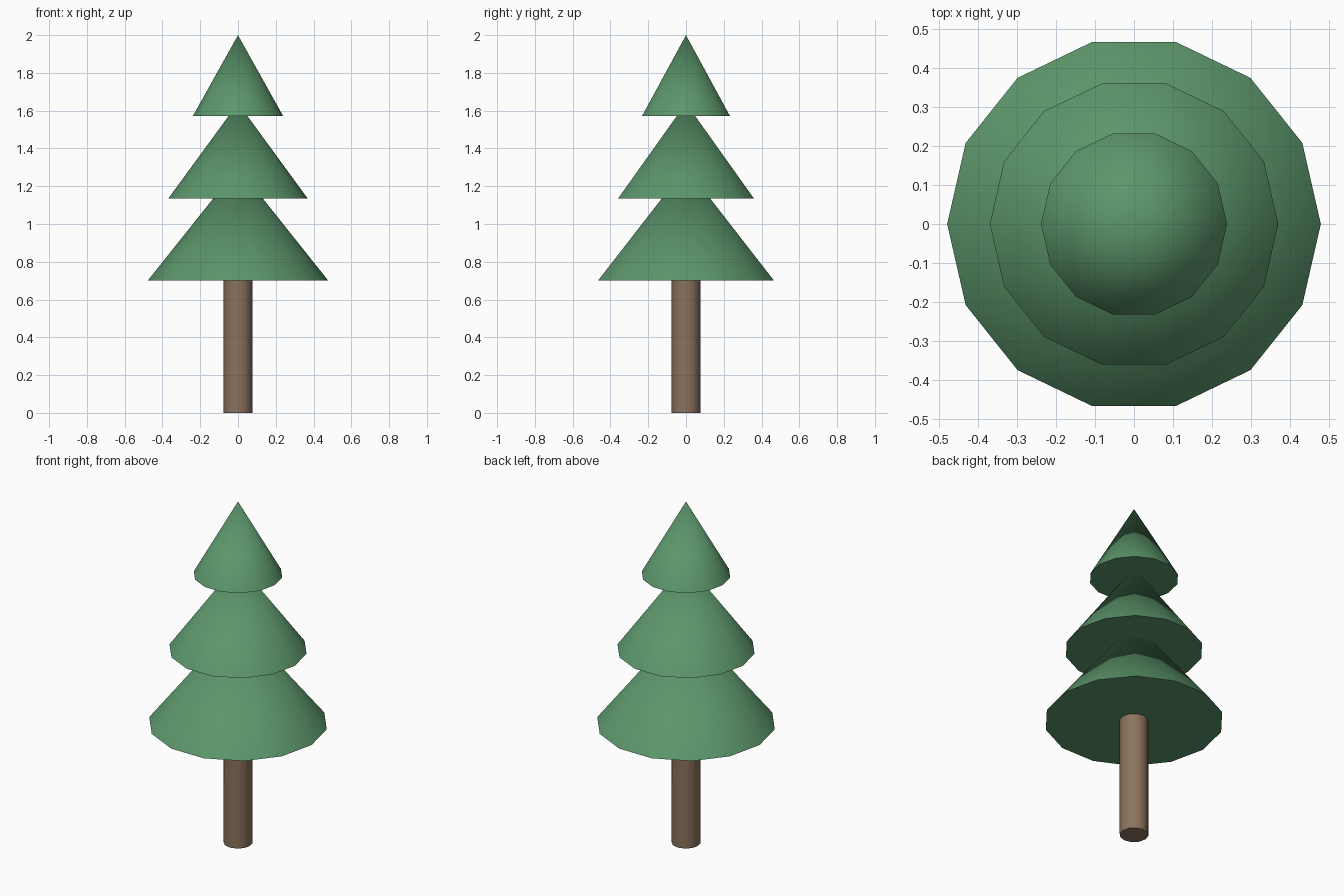
import bpy
import bmesh
import math
from mathutils import Matrix

if "Cube" in bpy.data.objects:
    bpy.data.objects.remove(bpy.data.objects["Cube"], do_unlink=True)


def material(name, rgb):
    mat = bpy.data.materials.new(name)
    mat.use_nodes = True
    mat.diffuse_color = (*rgb, 1)
    mat.node_tree.nodes["Principled BSDF"].inputs["Base Color"].default_value = (*rgb, 1)
    return mat


def cone(name, sides, base, top, r_base, r_top, mat):
    """Capped cone or cylinder on the z axis, with a corner pointing to +x."""
    bm = bmesh.new()
    place = Matrix.Translation((0, 0, (base + top) / 2)) @ Matrix.Rotation(math.pi / 2, 4, "Z")
    bmesh.ops.create_cone(bm, cap_ends=True, segments=sides, radius1=r_base,
                          radius2=r_top, depth=top - base, matrix=place)
    bmesh.ops.remove_doubles(bm, verts=bm.verts, dist=1e-5)
    mesh = bpy.data.meshes.new(name)
    bm.to_mesh(mesh)
    bm.free()
    mesh.materials.append(mat)
    obj = bpy.data.objects.new(name, mesh)
    bpy.context.collection.objects.link(obj)
    # Round sides, crisp rims
    bpy.ops.object.select_all(action="DESELECT")
    obj.select_set(True)
    bpy.context.view_layer.objects.active = obj
    bpy.ops.object.shade_smooth_by_angle(angle=math.radians(40))
    return obj


green = material("needle green", (0.107, 0.307, 0.147))
brown = material("bark brown", (0.264, 0.171, 0.110))

# Trunk, sunk a little into the lowest branches
cone("trunk", 12, 0.0, 0.75, 0.077, 0.077, brown)

# Three overlapping tiers of branches: base height, tip height, radius
tiers = {
    "lower_branches": (0.70, 1.30, 0.478),
    "middle_branches": (1.135, 1.64, 0.369),
    "upper_branches": (1.573, 2.0, 0.238),
}
for name, (base, tip, radius) in tiers.items():
    cone(name, 14, base, tip, radius, 0.0, green)
